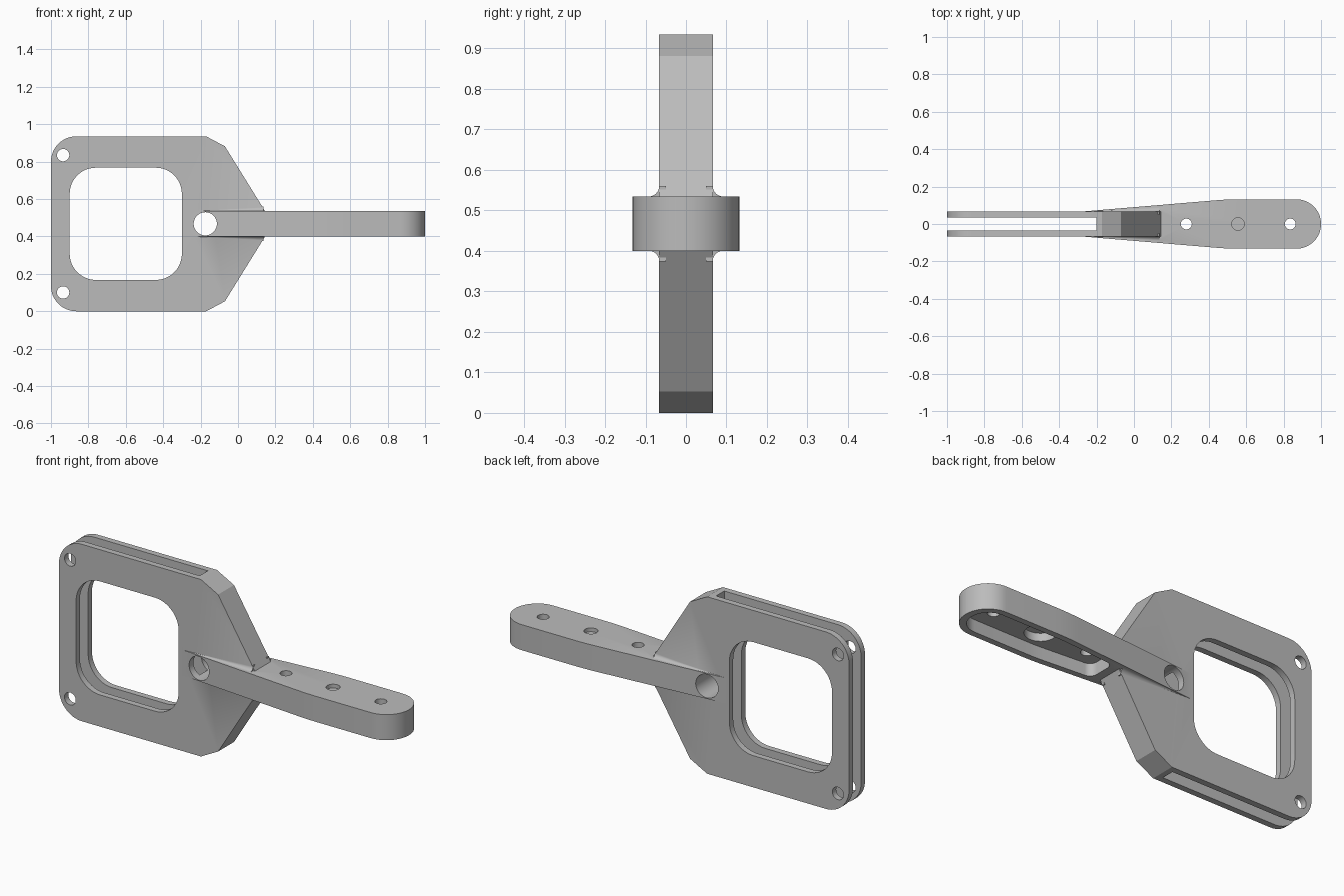
import bpy, bmesh, math
from mathutils import Vector

cube = bpy.data.objects.get("Cube")
if cube:
    bpy.data.objects.remove(cube, do_unlink=True)

MID = 0.4675          # height of the arm's centre line
HALF = 0.0675         # half thickness of frame and arm

grey = bpy.data.materials.new("plain grey")
grey.use_nodes = True
grey.diffuse_color = (0.5, 0.5, 0.5, 1)
grey.node_tree.nodes["Principled BSDF"].inputs["Base Color"].default_value = (0.5, 0.5, 0.5, 1)


def rounded(corners, steps=12):
    """Outline from (u, v, radius) corners, each replaced by an arc."""
    out = []
    for i, (u, v, r) in enumerate(corners):
        p = Vector((u, v))
        if r == 0:
            out.append(p)
            continue
        a = (Vector(corners[i - 1][:2]) - p).normalized()
        b = (Vector(corners[(i + 1) % len(corners)][:2]) - p).normalized()
        half = a.angle(b) / 2
        centre = p + (a + b).normalized() * (r / math.sin(half))
        start = p + a * (r / math.tan(half)) - centre
        end = p + b * (r / math.tan(half)) - centre
        sweep = math.pi - 2 * half
        for k in range(steps + 1):
            t = k / steps
            out.append(centre + (start * math.sin((1 - t) * sweep) + end * math.sin(t * sweep)) / math.sin(sweep)
                       if sweep < 3 else centre + start.lerp(end, t))
    return out


def circle(u, v, r, n=48):
    return [Vector((u + r * math.cos(math.tau * k / n), v + r * math.sin(math.tau * k / n))) for k in range(n)]


def loft(name, rings):
    """Closed solid through rings with equal point counts."""
    bm = bmesh.new()
    loops = [[bm.verts.new(p) for p in ring] for ring in rings]
    bm.faces.new(loops[0])
    bm.faces.new(loops[-1])
    n = len(loops[0])
    for a, b in zip(loops, loops[1:]):
        for i in range(n):
            j = (i + 1) % n
            bm.faces.new((a[i], a[j], b[j], b[i]))
    bmesh.ops.recalc_face_normals(bm, faces=bm.faces)
    mesh = bpy.data.meshes.new(name)
    bm.to_mesh(mesh)
    bm.free()
    mesh.materials.append(grey)
    obj = bpy.data.objects.new(name, mesh)
    bpy.context.collection.objects.link(obj)
    return obj


def prism_y(name, outline, y0, y1):
    return loft(name, [[(p.x, y, p.y) for p in outline] for y in (y0, y1)])


def prism_z(name, outline, z0, z1):
    return loft(name, [[(p.x, p.y, z) for p in outline] for z in (z0, z1)])


def combine(target, tool, operation):
    """Apply a boolean and remove the tool object."""
    tool.hide_render = True
    mod = target.modifiers.new("cut", "BOOLEAN")
    mod.operation, mod.solver, mod.object = operation, "EXACT", tool
    graph = bpy.context.evaluated_depsgraph_get()
    mesh = bpy.data.meshes.new_from_object(target.evaluated_get(graph))
    target.modifiers.clear()
    target.data = mesh
    bpy.data.objects.remove(tool, do_unlink=True)


def mirrored(half):
    """Complete an outline given its lower half, mirrored about v = 0."""
    return half + [(u, -v, r) for u, v, r in reversed(half)]


# Frame plate
plate = mirrored([(-1, -MID, 0.135), (-0.17, -MID, 0), (-0.07, 0.053 - MID, 0), (0.145, -HALF, 0)])
plate = [(u, v + MID, r) for u, v, r in plate]
bracket = prism_y("bracket", rounded(plate), -HALF + 0.001, HALF - 0.001)

# Tapered arm with a round end
arm = mirrored([(-0.28, -HALF + 0.001, 0), (0.5, -0.132, 1.5), (1, -0.132, 0.1315)])
combine(bracket, prism_z("arm", rounded(arm), MID - HALF, MID + HALF), "UNION")

# Growing fillets where the arm leaves the plate
for side in (-1, 1):
    for up in (-1, 1):
        rings = []
        for x, r in ((-0.25, 0.002), (0.135, 0.026)):
            arc = [(HALF - 0.0015 + r * (1 - math.cos(t)), HALF - 0.0005 + r * (1 - math.sin(t)))
                   for t in (math.pi / 2 * k / 10 for k in range(11))]
            section = [(0.05, 0.05), (0.05, arc[0][1] + r)]
            arc = arc[::-1]
            section = [(0.05, 0.05), (arc[0][0], 0.05)] + arc if arc[0][0] > arc[-1][0] else \
                      [(0.05, 0.05), (arc[-1][0], 0.05)] + arc[::-1]
            section.append((0.05, section[-1][1]))
            rings.append([(x, side * y, MID + up * z) for y, z in section])
        combine(bracket, loft("fillet", rings), "UNION")

# Window, slot between the two cheeks, cross hole and corner holes
window = [(-0.9, MID - 0.3, 0.14), (-0.3, MID - 0.3, 0.14), (-0.3, MID + 0.3, 0.14), (-0.9, MID + 0.3, 0.14)]
combine(bracket, prism_y("window", rounded(window), -0.3, 0.3), "DIFFERENCE")
slot = [(-1.1, -0.034, 0), (-0.2, -0.034, 0), (-0.2, 0.034, 0), (-1.1, 0.034, 0)]
combine(bracket, prism_z("slot", rounded(slot), -0.1, 1.1), "DIFFERENCE")
holes = [(-0.175, MID, 0.062)] + [(-0.935, MID + s * 0.367, 0.033) for s in (-1, 1)]
for u, v, r in holes:
    combine(bracket, prism_y("hole", circle(u, v, r), -0.3, 0.3), "DIFFERENCE")

# Hollow underside of the arm
pocket = mirrored([(0.19, -0.075, 0.04), (0.5, -0.1, 1), (0.965, -0.1, 0.0995)])
combine(bracket, prism_z("pocket", rounded(pocket), 0.3, 0.465), "DIFFERENCE")

# Arm holes: two through holes, a blind middle one with a wide recess below
for x in (0.28, 0.835):
    combine(bracket, prism_z("hole", circle(x, 0, 0.029), 0.3, 0.7), "DIFFERENCE")
combine(bracket, prism_z("hole", circle(0.556, 0, 0.034), 0.515, 0.7), "DIFFERENCE")
combine(bracket, prism_z("recess", circle(0.556, 0, 0.075), 0.4, 0.507), "DIFFERENCE")

# Smooth curves, crisp edges
bpy.ops.object.select_all(action="DESELECT")
bracket.select_set(True)
bpy.context.view_layer.objects.active = bracket
bpy.ops.object.shade_smooth_by_angle(angle=math.radians(14))
